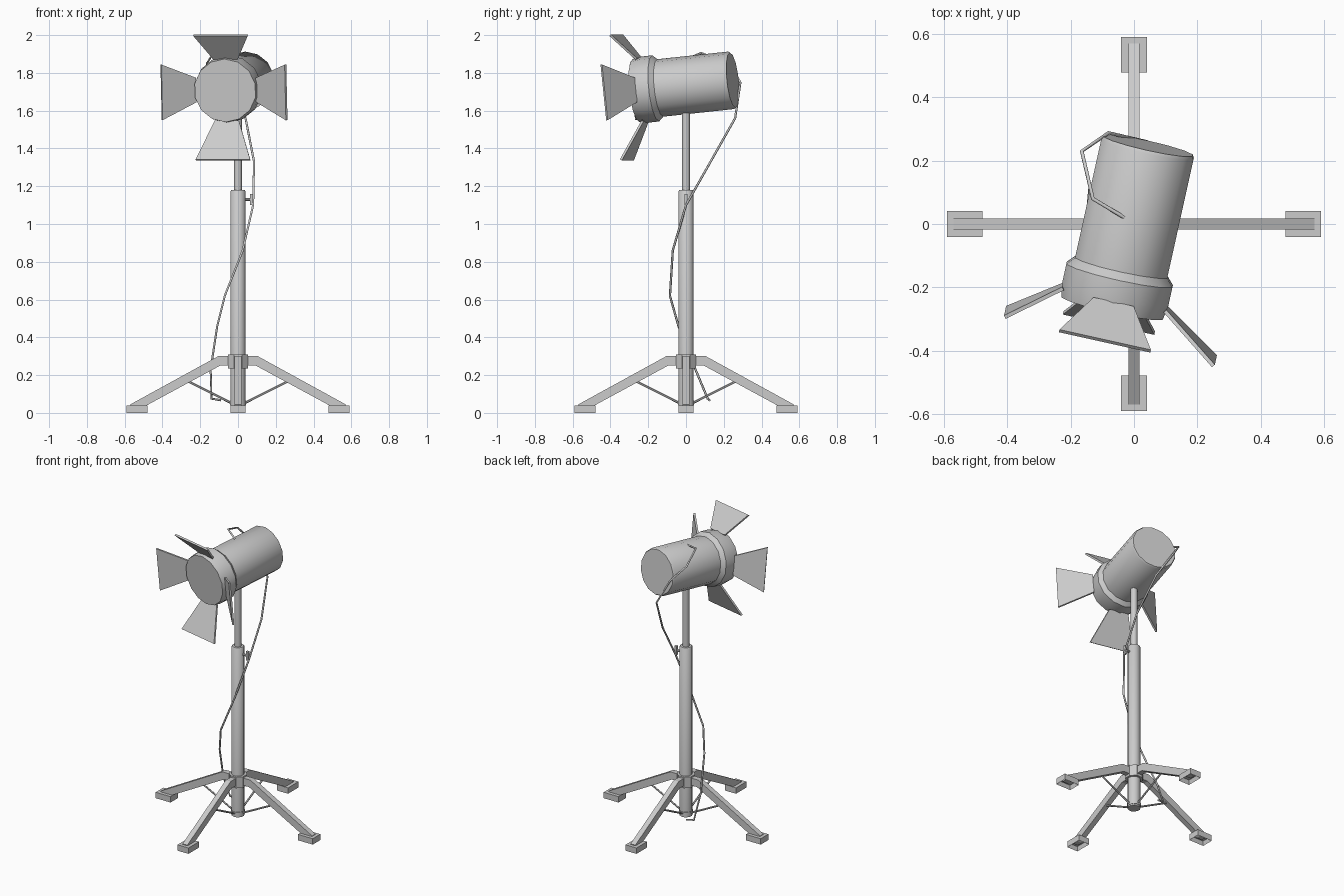
import bpy, bmesh, math
from mathutils import Matrix, Vector

if "Cube" in bpy.data.objects:
    bpy.data.objects.remove(bpy.data.objects["Cube"])

YAW, PITCH = math.radians(-12.5), math.radians(6)
HEAD = (Matrix.Translation((-0.01, 0, 1.735)) @ Matrix.Rotation(YAW, 4, 'Z')
        @ Matrix.Rotation(PITCH, 4, 'X'))


def finish(name, bm, smooth=True, mat=None):
    bmesh.ops.recalc_face_normals(bm, faces=bm.faces)
    me = bpy.data.meshes.new(name)
    bm.to_mesh(me)
    bm.free()
    ob = bpy.data.objects.new(name, me)
    bpy.context.collection.objects.link(ob)
    if mat:
        me.transform(mat)
    if smooth:
        bpy.ops.object.select_all(action='DESELECT')
        ob.select_set(True)
        bpy.context.view_layer.objects.active = ob
        bpy.ops.object.shade_smooth_by_angle(angle=math.radians(40))
    return ob


def lathe(name, profile, sides, mat=None):
    """Capped solid of (radius, z) rings round the z axis."""
    bm = bmesh.new()
    rings = []
    for r, z in profile:
        rings.append([bm.verts.new((r * math.cos(a), r * math.sin(a), z))
                      for a in (2 * math.pi * (i + 0.5) / sides for i in range(sides))])
    for a, b in zip(rings, rings[1:]):
        for i in range(sides):
            j = (i + 1) % sides
            bm.faces.new((a[i], a[j], b[j], b[i]))
    bm.faces.new(rings[0])
    bm.faces.new(rings[-1])
    return finish(name, bm, True, mat)


def prism(name, outline, half, mat=None):
    """Outline in the xz plane, given thickness along y."""
    bm = bmesh.new()
    f = bm.faces.new([bm.verts.new((x, -half, z)) for x, z in outline])
    ext = bmesh.ops.extrude_face_region(bm, geom=[f])
    vs = [v for v in ext['geom'] if isinstance(v, bmesh.types.BMVert)]
    bmesh.ops.translate(bm, verts=vs, vec=(0, 2 * half, 0))
    return finish(name, bm, False, mat)


def rod(name, p, q, r, sides=8, mat=None):
    p, q = Vector(p), Vector(q)
    m = Matrix.Translation(p) @ (q - p).to_track_quat('Z', 'Y').to_matrix().to_4x4()
    return lathe(name, [(r, 0), (r, (q - p).length)], sides, mat @ m if mat else m)


# Stand tubes and hub
lathe("lower_tube", [(0.04, 0.03), (0.04, 1.175), (0.036, 1.18)], 12)
lathe("upper_tube", [(0.021, 1.15), (0.021, 1.62)], 12)
lathe("leg_hub", [(0.057, 0.235), (0.057, 0.31)], 8)
lathe("brace_ring", [(0.043, 0.04), (0.043, 0.065)], 12)

# Clamp screw with flat wing
rod("clamp_stem", (0.03, 0, 1.13), (0.07, 0, 1.13), 0.008)
prism("clamp_wing", [(0.064, 1.1), (0.08, 1.1), (0.08, 1.16), (0.064, 1.16)], 0.008)

# Four legs with braces and hollow feet
leg = [(0.04, 0.3), (0.105, 0.3), (0.57, 0.045), (0.56, 0.02),
       (0.52, 0.02), (0.095, 0.25), (0.04, 0.25)]
for k in range(4):
    turn = Matrix.Rotation(k * math.pi / 2, 4, 'Z')
    prism(f"leg_{k + 1}", leg, 0.018, turn)
    rod(f"leg_brace_{k + 1}", (0.035, 0, 0.052), (0.27, 0, 0.17), 0.006, 6, turn)
    bm = bmesh.new()
    bmesh.ops.create_cube(bm, size=1, matrix=Matrix.Translation((0.535, 0, 0.02))
                          @ Matrix.Diagonal((0.112, 0.082, 0.04, 1)))
    bm.normal_update()
    bottom = [f for f in bm.faces if f.normal.z < -0.9]
    bmesh.ops.inset_region(bm, faces=bottom, thickness=0.01)
    bmesh.ops.translate(bm, verts=bottom[0].verts, vec=(0, 0, 0.028))
    finish(f"foot_{k + 1}", bm, False, turn)

# Lamp housing: front hood stepping down to the barrel
along = HEAD @ Matrix.Rotation(-math.pi / 2, 4, 'X')
lathe("lamp_housing", [(0.168, -0.272), (0.176, -0.225), (0.176, -0.165), (0.153, -0.14),
                       (0.153, 0.245), (0.147, 0.255)], 14, along)

# Barn doors: (turn, reach outward, reach forward) for each flap
doors = {"top": (0, 0.303, -0.349), "left": (-90, 0.325, -0.36),
         "bottom": (180, 0.36, -0.36), "right": (90, 0.352, -0.368)}
for side, (deg, out, fwd) in doors.items():
    hinge, tip = Vector((0, -0.24, 0.165)), Vector((0, fwd, out))
    d = (tip - hinge)
    n = Vector((0, d.z, -d.y)).normalized()
    m = Matrix((Vector((1, 0, 0)), n, d.normalized())).transposed().to_4x4()
    m.translation = hinge
    L = d.length
    prism(f"barn_door_{side}", [(-0.065, 0), (0.065, 0), (0.148, L), (-0.148, L)], 0.006,
          HEAD @ Matrix.Rotation(math.radians(deg), 4, 'Y') @ m)

# Power cable
path = [(-0.03, 0.02, 1.88), (-0.13, 0.08, 1.905), (-0.165, 0.23, 1.85), (-0.08, 0.288, 1.75),
        (0.04, 0.26, 1.56), (0.085, 0.13, 1.33), (0.08, 0, 1.1), (0.025, -0.07, 0.86),
        (-0.07, -0.085, 0.62), (-0.11, -0.04, 0.46), (-0.145, 0.05, 0.23),
        (-0.14, 0.115, 0.075), (-0.09, 0.125, 0.067)]
cu = bpy.data.curves.new("power_cable", 'CURVE')
cu.dimensions = '3D'
cu.bevel_depth = 0.006
cu.bevel_resolution = 1
cu.use_fill_caps = True
sp = cu.splines.new('POLY')
sp.points.add(len(path) - 1)
for pt, co in zip(sp.points, path):
    pt.co = (*co, 1)
bpy.context.collection.objects.link(bpy.data.objects.new("power_cable", cu))
